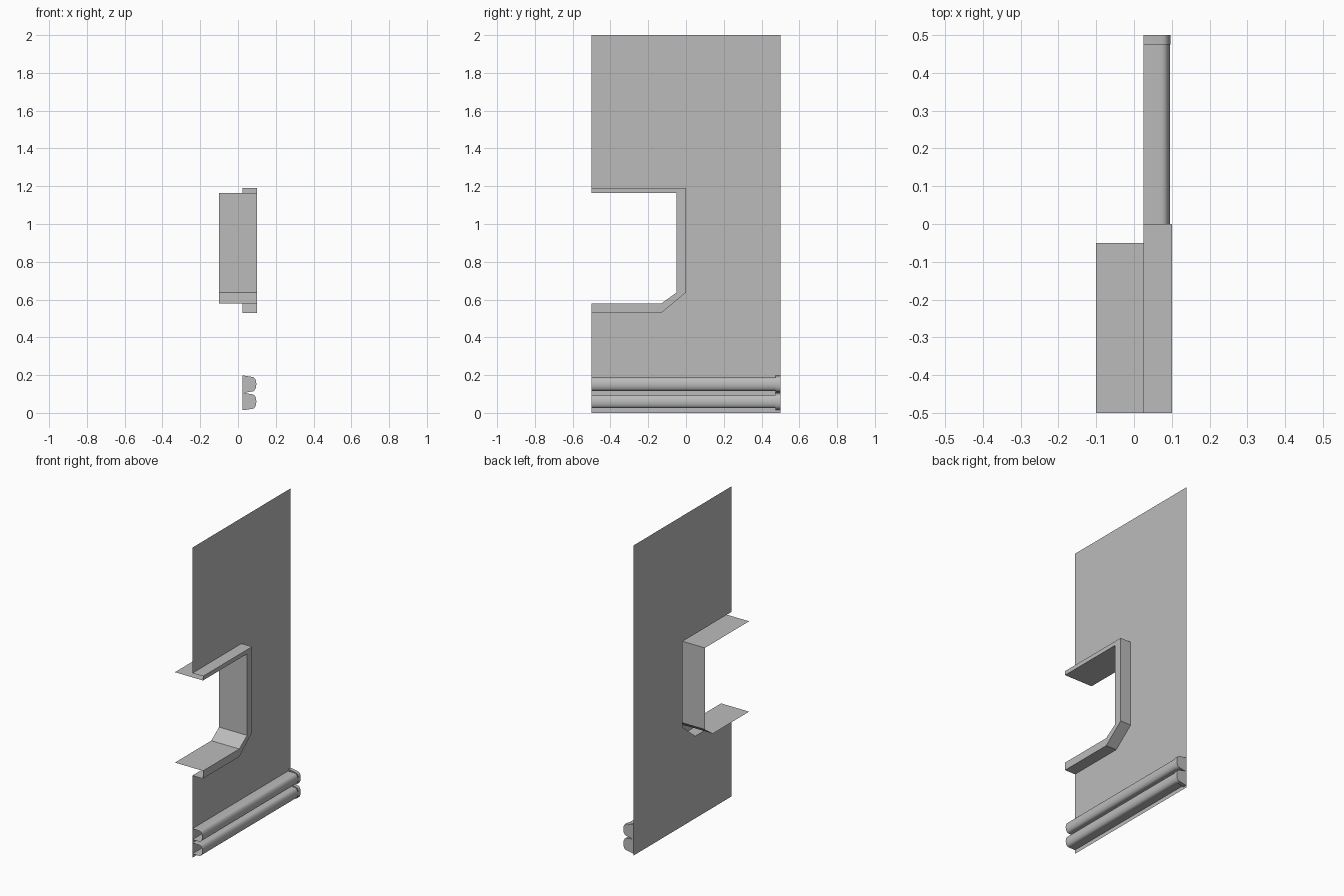
import bpy, bmesh
from math import cos, sin, pi

cube = bpy.data.objects.get("Cube")
if cube:
    bpy.data.objects.remove(cube, do_unlink=True)

grey = bpy.data.materials.new("plain grey")
grey.use_nodes = True
colour = (0.5, 0.5, 0.5, 1)
grey.diffuse_color = colour
grey.node_tree.nodes["Principled BSDF"].inputs["Base Color"].default_value = colour


def finish(name, bm, smooth=False):
    mesh = bpy.data.meshes.new(name)
    bm.to_mesh(mesh)
    bm.free()
    mesh.materials.append(grey)
    obj = bpy.data.objects.new(name, mesh)
    bpy.context.collection.objects.link(obj)
    if smooth:
        bpy.ops.object.select_all(action='DESELECT')
        obj.select_set(True)
        bpy.context.view_layer.objects.active = obj
        bpy.ops.object.shade_smooth_by_angle()
    return obj


def strip(bm, first, second):
    """Bridge two open paths of equal length with quads."""
    a = [bm.verts.new(p) for p in first]
    b = [bm.verts.new(p) for p in second]
    for i in range(len(a) - 1):
        bm.faces.new((a[i], a[i + 1], b[i + 1], b[i]))


def at_x(path, x):
    return [(x, y, z) for y, z in path]


WALL, FRONT, BACK = 0.025, 0.1, -0.1
outer = [(-0.5, 1.19), (0, 1.19), (0, 0.637), (-0.13, 0.53), (-0.5, 0.53)]
inner = [(-0.5, 1.163), (-0.05, 1.163), (-0.05, 0.637), (-0.13, 0.58), (-0.5, 0.58)]

# Single-sided wall with the window notch
bm = bmesh.new()
outline = [(-0.5, 2)] + outer + [(-0.5, 0), (0.5, 0), (0.5, 2)]
bm.faces.new([bm.verts.new(p) for p in reversed(at_x(outline, WALL))])
bmesh.ops.recalc_face_normals(bm, faces=bm.faces)
if next(iter(bm.faces)).normal.x < 0:
    bmesh.ops.reverse_faces(bm, faces=bm.faces)
finish("wall", bm)

# Window frame: outer rim, front face and deep reveal
bm = bmesh.new()
strip(bm, at_x(outer, WALL), at_x(outer, FRONT))
strip(bm, at_x(outer, FRONT), at_x(inner, FRONT))
strip(bm, at_x(inner, FRONT), at_x(inner, BACK))
bmesh.ops.remove_doubles(bm, verts=bm.verts, dist=0.0001)
finish("window_frame", bm)


def rail_profile(z, half, reach):
    """Flat sides with a rounded nose."""
    nose = [(reach - 0.025 + 0.025 * max(cos(a), 0) ** 0.8, z + half * sin(a))
            for a in [pi / 2 - pi * i / 12 for i in range(13)]]
    return [(WALL, z + half)] + nose + [(WALL, z - half)]


# Two wall rails, each with a bracket at the rear end
for label, z in (("lower", 0.06), ("upper", 0.152)):
    bm = bmesh.new()
    path = rail_profile(z, 0.035, 0.095)
    strip(bm, [(x, -0.5, h) for x, h in path], [(x, 0.475, h) for x, h in path])
    finish(label + "_rail", bm, True)

    bm = bmesh.new()
    path = rail_profile(z, 0.039, 0.097)
    path = [(WALL, z + 0.046), (0.03, z + 0.046)] + path[1:-1] + [(0.03, z - 0.046), (WALL, z - 0.046)]
    ends = [[(x, y, h) for x, h in path] for y in (0.475, 0.5)]
    strip(bm, *ends)
    bm.faces.new([bm.verts.new(p) for p in ends[1]])
    bmesh.ops.remove_doubles(bm, verts=bm.verts, dist=0.0001)
    finish(label + "_bracket", bm, True)
